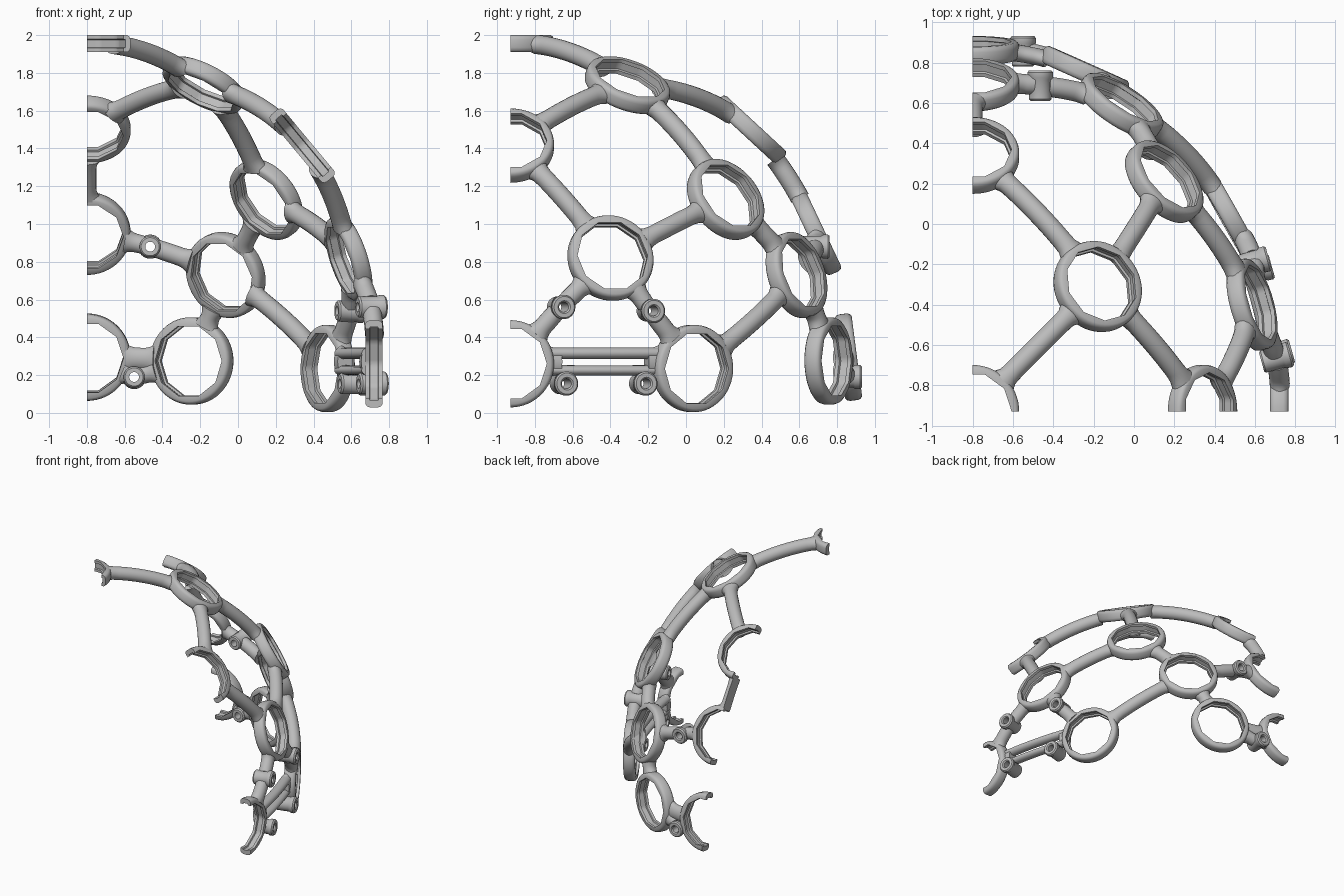
import bpy, bmesh, math
from mathutils import Vector

if "Cube" in bpy.data.objects:
    bpy.data.objects.remove(bpy.data.objects["Cube"])

CENTRE = Vector((-0.8, -0.93, 0.26))
RADII = Vector((1.55, 1.8, 1.71))

grey = bpy.data.materials.new("light_grey")
grey.use_nodes = True
grey.diffuse_color = (0.5, 0.5, 0.5, 1)
grey.node_tree.nodes["Principled BSDF"].inputs["Base Color"].default_value = grey.diffuse_color


def level(p):
    d = p - CENTRE
    return Vector(d[i] / RADII[i] for i in range(3)).length


def normal(p):
    d = p - CENTRE
    n = Vector(d[i] / RADII[i] ** 2 for i in range(3))
    if p.y > 0.8:  # the lowest back ring leans up a little
        n.z += 0.06
    return n.normalized()


def finish(name, loops, closed):
    """Skin a row of vertex loops, trim at the two section planes, add object."""
    bm = bmesh.new()
    rows = [[bm.verts.new(p) for p in loop] for loop in loops]
    pairs = list(zip(rows, rows[1:]))
    if closed:
        pairs.append((rows[-1], rows[0]))
    else:
        bm.faces.new(rows[0])
        bm.faces.new(rows[-1])
    for a, b in pairs:
        for i in range(len(a)):
            j = (i + 1) % len(a)
            bm.faces.new((a[i], a[j], b[j], b[i]))
    for axis in (Vector((-1, 0, 0)), Vector((0, -1, 0))):
        bmesh.ops.bisect_plane(bm, geom=bm.verts[:] + bm.edges[:] + bm.faces[:], dist=1e-5,
                               plane_co=CENTRE, plane_no=axis, clear_outer=True)
        edges = [e for e in bm.edges if e.is_boundary]
        if edges:
            bmesh.ops.holes_fill(bm, edges=edges, sides=0)
    bmesh.ops.recalc_face_normals(bm, faces=bm.faces[:])
    mesh = bpy.data.meshes.new(name)
    bm.to_mesh(mesh)
    bm.free()
    mesh.materials.append(grey)
    ob = bpy.data.objects.new(name, mesh)
    bpy.context.collection.objects.link(ob)
    bpy.ops.object.select_all(action="DESELECT")
    ob.select_set(True)
    bpy.context.view_layer.objects.active = ob
    bpy.ops.object.shade_smooth_by_angle(angle=math.radians(40))


def lathe(name, p, n, profile, steps, sides=0, facet_below=0.0):
    """Turn a profile about axis n; radii below facet_below follow a polygon."""
    up = Vector((0, 0, 1)) if n.z < 0.95 else Vector((0, 1, 0))
    u = up.cross(n).normalized()
    v = n.cross(u)
    loops = []
    for k in range(steps):
        t = math.tau * k / steps
        d = u * math.cos(t) + v * math.sin(t)
        loop = []
        for r, h in profile:
            if r < facet_below:
                half = math.pi / sides
                r /= math.cos((t % (2 * half)) - half)
            loop.append(p + d * r + n * h)
        loops.append(loop)
    finish(name, loops, True)


def strut(name, a, b, trim=(0.205, 0.205), ends=(0.075, 0.075), w=0.05, h=0.051, bulge=1.0):
    """Oval bar following the shell from a to b, flaring at its ends."""
    steps = 12
    length = (b - a).length
    t0, t1 = trim[0] / length, 1 - trim[1] / length
    la, lb = level(a), level(b)

    def path(t):
        p = a.lerp(b, t)
        shell = CENTRE + (p - CENTRE) * ((la + (lb - la) * t) / level(p))
        return p.lerp(shell, bulge)

    loops = []
    for k in range(steps + 1):
        f = k / steps
        t = t0 + (t1 - t0) * f
        p = path(t)
        tangent = (path(t + 0.01) - path(t - 0.01)).normalized()
        side = tangent.cross(normal(p)).normalized()
        n = side.cross(tangent)
        run = length * (t1 - t0)
        near = [max(0, 1 - run * g / 0.06) ** 2 for g in (f, 1 - f)]
        width = w + sum((e - w) * g for e, g in zip(ends, near))
        loops.append([p + side * width * math.cos(s) + n * h * math.sin(s)
                      for s in (math.tau * i / 20 for i in range(20))])
    finish(name, loops, False)


# Holder rings
rings = {
    "crown": (-0.8, -0.93, 1.955), "upper": (-0.18, -0.31, 1.735),
    "back_upper": (-0.8, 0.34, 1.5), "back_middle": (-0.8, 0.69, 0.95),
    "back_lower": (-0.8, 0.86, 0.295), "diagonal": (0.15, 0.21, 1.13),
    "back_corner": (-0.065, 0.585, 0.73), "back_corner_lower": (-0.245, 0.755, 0.275),
    "side_middle": (0.585, -0.40, 0.82), "side_corner_lower": (0.475, 0.035, 0.235),
    "side_lower": (0.72, -0.93, 0.26), "side_upper": (0.34, -0.93, 1.415),
}
rings = {k: Vector(v) for k, v in rings.items()}
outer = [(0.184, 0.045), (0.214, 0.045), (0.226, 0.036), (0.231, 0.02)]
groove = [(0.184, 0.024), (0.195, 0.02)]
ring_profile = (outer + [(r, -h) for r, h in reversed(outer)]
                + [(r, -h) for r, h in groove] + groove[::-1])
for key, p in rings.items():
    lathe(key + "_ring", p, normal(p), ring_profile, 60, 10, 0.2)

# Plain struts
for a, b in (("crown", "upper"), ("upper", "back_upper"), ("upper", "diagonal"),
             ("upper", "side_upper"), ("back_upper", "back_middle"),
             ("diagonal", "back_corner"), ("diagonal", "side_middle"),
             ("back_corner", "back_corner_lower"), ("back_corner", "side_corner_lower"),
             ("side_upper", "side_middle")):
    strut(a + "_to_" + b + "_strut", rings[a], rings[b])

# Bosses: short level tubes with a flange and a through hole
boss_profile = [(0.026, -0.075), (0.048, -0.075), (0.056, -0.066), (0.056, 0.03),
                (0.063, 0.04), (0.064, 0.066), (0.056, 0.076), (0.034, 0.076), (0.026, 0.068)]
BACK = Vector((0, 1, 0))
SIDE = Vector((1, 0.28, 0)).normalized()


def boss(name, p, axis):
    lathe(name, p, axis, boss_profile, 32)


# Struts interrupted by a boss
for a, b, at, axis in (("back_middle", "back_corner", (-0.465, 0.685, 0.88), BACK),
                       ("back_lower", "back_corner_lower", (-0.55, 0.855, 0.19), BACK),
                       ("side_middle", "side_lower", (0.705, -0.665, 0.56), SIDE),
                       ("side_middle", "side_corner_lower", (0.595, -0.19, 0.54), SIDE)):
    p = Vector(at)
    boss(a + "_to_" + b + "_boss", p, axis)
    for end in (a, b):
        strut(end + "_boss_strut", rings[end], p, (0.205, 0.038), (0.075, 0.048), 0.05, 0.05)

# Web above the low back boss
strut("back_lower_web", rings["back_lower"], rings["back_corner_lower"],
      ends=(0.08, 0.08), w=0.06, h=0.042)

# Slotted double bar with two bosses on the side
a, b = rings["side_lower"], rings["side_corner_lower"]
for name, z, w in (("upper", 0.314, 0.031), ("lower", 0.226, 0.027)):
    strut(name + "_slot_bar", Vector((a.x, a.y, z)), Vector((b.x, b.y, z)),
          ends=(w, w), w=w, h=0.04, bulge=0.6)
mid_a, mid_b = (Vector((q.x, q.y, 0.271)) for q in (a, b))
strut("slot_end_front", mid_a, mid_b, (0.205, 0.725), (0.085, 0.07), 0.07, 0.042, 0.6)
strut("slot_end_back", mid_a, mid_b, (0.73, 0.205), (0.07, 0.085), 0.07, 0.042, 0.6)
boss("slot_front_boss", Vector((0.71, -0.65, 0.155)), SIDE)
boss("slot_back_boss", Vector((0.61, -0.23, 0.155)), SIDE)
